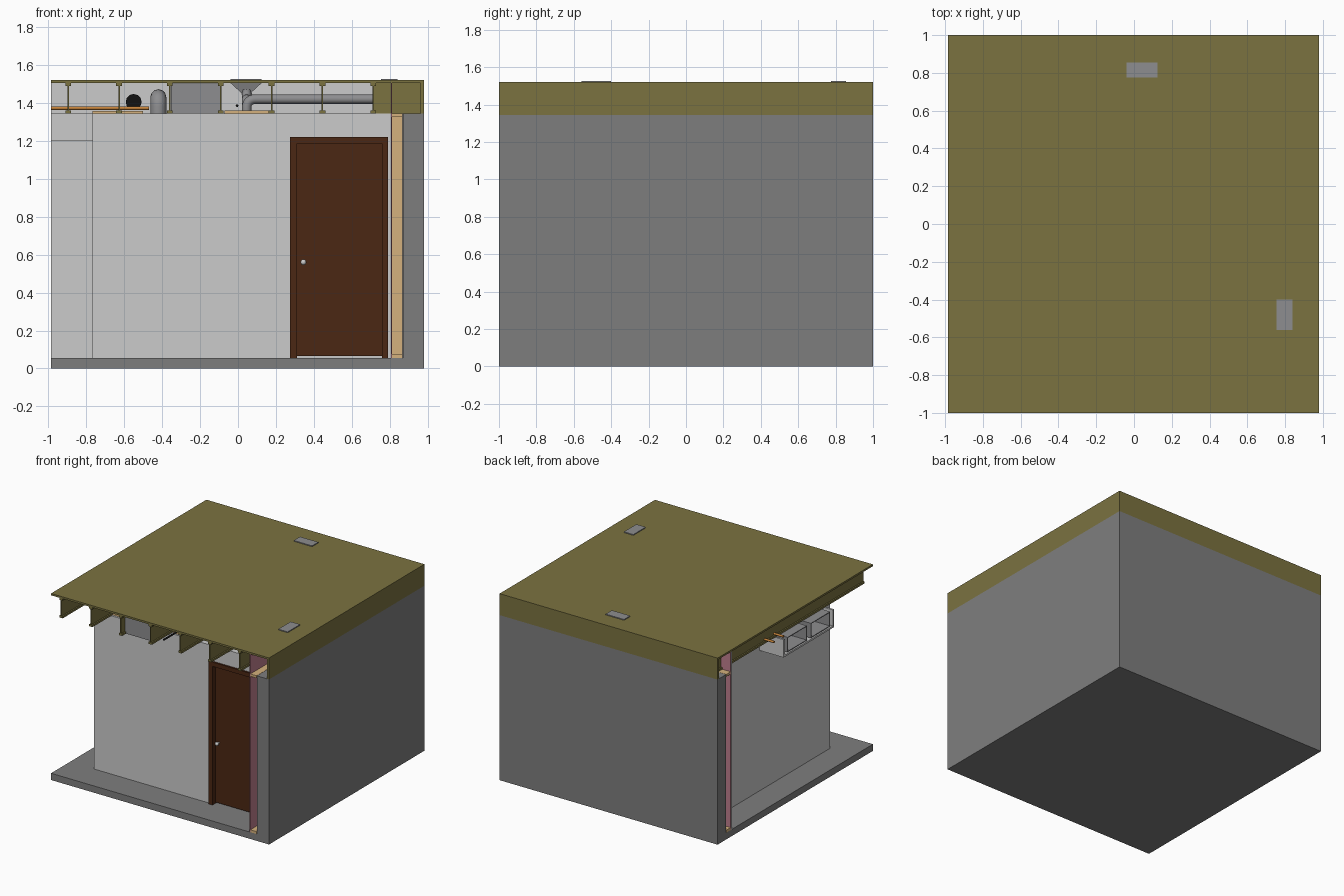
import bpy, math
from mathutils import Vector

if "Cube" in bpy.data.objects:
    bpy.data.objects.remove(bpy.data.objects["Cube"])


def mat(name, r, g, b):
    m = bpy.data.materials.new(name)
    m.diffuse_color = [(c / 255) ** 2.2 for c in (r, g, b)] + [1]
    m.use_nodes = True
    m.node_tree.nodes["Principled BSDF"].inputs["Base Color"].default_value = m.diffuse_color
    return m


OLIVE = mat("osb", 122, 114, 66)
CONCRETE = mat("concrete", 125, 125, 125)
DRYWALL = mat("drywall", 192, 192, 192)
WOOD = mat("wood", 212, 176, 124)
PINK = mat("insulation", 190, 125, 140)
BROWN = mat("door_brown", 76, 43, 26)
METAL = mat("metal", 140, 140, 142)
CHROME = mat("chrome", 205, 205, 205)
COPPER = mat("copper", 196, 130, 60)
DARK = mat("dark", 25, 25, 25)


def mesh(name, verts, faces, m):
    me = bpy.data.meshes.new(name)
    me.from_pydata(verts, [], faces)
    me.materials.append(m)
    ob = bpy.data.objects.new(name, me)
    bpy.context.collection.objects.link(ob)
    return ob


def box(name, x0, x1, y0, y1, z0, z1, m, top=None):
    # optional top = (x0, x1, y0, y1) makes a flared box
    t = top or (x0, x1, y0, y1)
    v = [(x0, y0, z0), (x1, y0, z0), (x1, y1, z0), (x0, y1, z0),
         (t[0], t[2], z1), (t[1], t[2], z1), (t[1], t[3], z1), (t[0], t[3], z1)]
    f = [(3, 2, 1, 0), (4, 5, 6, 7), (0, 1, 5, 4), (1, 2, 6, 5), (2, 3, 7, 6), (3, 0, 4, 7)]
    return mesh(name, v, f, m)


def pipe(name, pts, r, m, bend=0.05):
    # round pipe along a path, corners rounded by a short arc
    pts = [Vector(p) for p in pts]
    path = [pts[0]]
    for a, b, c in zip(pts, pts[1:], pts[2:]):
        p, q = b + (a - b).normalized() * bend, b + (c - b).normalized() * bend
        for i in range(7):
            t = i / 6
            path.append(p * (1 - t) ** 2 + b * 2 * t * (1 - t) + q * t * t)
    path.append(pts[-1])
    cu = bpy.data.curves.new(name, 'CURVE')
    cu.dimensions = '3D'
    cu.bevel_depth = r
    cu.bevel_resolution = 4
    cu.use_fill_caps = True
    s = cu.splines.new('POLY')
    s.points.add(len(path) - 1)
    for sp, p in zip(s.points, path):
        sp.co = (*p, 1)
    cu.materials.append(m)
    bpy.context.collection.objects.link(bpy.data.objects.new(name, cu))


X0, X1 = -0.985, 0.98
F, T, J, S = 0.055, 1.345, 1.505, 1.52   # floor, wall top, joist top, subfloor top

# Slab and foundation walls
box("slab", X0, X1, -1, 1, 0, F, CONCRETE)
box("foundation_right", 0.87, X1, -1, 1, F, T, CONCRETE)
box("foundation_back", X0, 0.87, 0.89, 1, F, T, CONCRETE)

# Furring walls: plates, studs, insulation sheet, drywall
for n, z in (("bottom", F), ("top", T - 0.02)):
    box(n + "_plate_right", 0.812, 0.868, -1, 0.89, z, z + 0.02, WOOD)
    box(n + "_plate_back", X0, 0.812, 0.832, 0.888, z, z + 0.02, WOOD)
for i in range(7):
    y = -0.86 + i * 0.268
    box("stud_right", 0.812, 0.868, y, y + 0.025, F + 0.02, T - 0.02, WOOD)
    x = -0.84 + i * 0.268
    box("stud_back", x, x + 0.025, 0.832, 0.888, F + 0.02, T - 0.02, WOOD)
box("insulation_right", 0.806, 0.812, -1, 0.83, F, J, PINK)
box("insulation_back", X0, 0.806, 0.826, 0.832, F, J, PINK)
box("drywall_right", 0.795, 0.806, -0.7, 0.82, F, T, DRYWALL)
box("drywall_back", X0, 0.8, 0.815, 0.826, F, J, DRYWALL)

# Room partition walls around the door opening
Y0, Y1 = -0.757, -0.69
box("front_wall", -0.767, 0.28, Y0, Y1, F, T, DRYWALL)
box("wall_over_door", 0.28, 0.785, Y0, Y1, 1.21, T, DRYWALL)
box("wall_right_of_door", 0.785, 0.806, Y0, Y1, F, T, DRYWALL)
box("side_wall", -0.767, -0.70, Y1, 0.815, F, T, DRYWALL)

# Door with frame and knob
box("door_frame_left", 0.275, 0.31, Y0 - 0.015, Y1 + 0.015, F, 1.22, BROWN)
box("door_frame_right", 0.76, 0.79, Y0 - 0.015, Y1 + 0.015, F, 1.22, BROWN)
box("door_frame_top", 0.31, 0.76, Y0 - 0.015, Y1 + 0.015, 1.185, 1.22, BROWN)
box("door", 0.31, 0.76, -0.735, -0.705, 0.065, 1.185, BROWN)
bpy.ops.mesh.primitive_uv_sphere_add(segments=20, ring_count=12, radius=0.015, location=(0.345, -0.765, 0.56))
knob = bpy.context.object
knob.name = "door_knob"
knob.data.materials.append(CHROME)
bpy.ops.object.shade_smooth()
pipe("knob_stem", [(0.345, -0.76, 0.56), (0.345, -0.73, 0.56)], 0.006, CHROME)

# Floor structure: subfloor, rim boards, I-joists
box("subfloor", X0, X1, -1, 1, J, S, OLIVE)
box("rim_right", 0.962, X1, -1, 1, T, J, OLIVE)
box("rim_back", X0, 0.962, 0.982, 1, T, J, OLIVE)
w, h, k = 0.015, 0.016, 0.004
half = [(w, T), (w, T + h), (k, T + h), (k, J - h), (w, J - h), (w, J)]
prof = half + [(-x, z) for x, z in reversed(half)]
n = len(prof)
for i in range(7):
    cx = -0.895 + i * 0.268
    v = [(cx + x, y, z) for y in (-1, 0.982) for x, z in prof]
    f = [(a, (a + 1) % n, (a + 1) % n + n, a + n) for a in range(n)]
    mesh("i_joist", v, f + [tuple(reversed(range(n))), tuple(range(n, 2 * n))], OLIVE)
for y in (-0.75, 0.1):
    box("joist_blocking", 0.717, 0.962, y, y + 0.015, T, J, OLIVE)
box("nailer_left", -0.767, -0.5, -0.74, -0.70, T, T + 0.012, WOOD)
box("nailer_middle", -0.07, 0.165, -0.74, -0.70, T, T + 0.016, WOOD)

# Soffit with two rectangular ducts, open at the left
box("soffit_bottom", X0, 0.6, -0.5, 0.15, 1.2, 1.215, DRYWALL)
box("soffit_front", X0, 0.6, -0.5, -0.485, 1.215, T, DRYWALL)
box("soffit_back", X0, 0.6, 0.135, 0.15, 1.215, T, DRYWALL)
for a, b in ((-0.45, -0.2), (-0.15, 0.1)):
    t = 0.006
    box("duct_bottom", X0, 0.55, a, b, 1.225, 1.225 + t, METAL)
    box("duct_top", X0, 0.55, a, b, T - t, T, METAL)
    box("duct_front", X0, 0.55, a, a + t, 1.225, T, METAL)
    box("duct_back", X0, 0.55, b - t, b, 1.225, T, METAL)

# Return air box between joists
box("return_air_box", -0.353, -0.095, -0.95, 0.0, T, J - 0.002, METAL)

# Registers, boots and round branch ducts
box("register_back", -0.04, 0.125, 0.775, 0.855, S, S + 0.007, METAL)
box("register_right", 0.755, 0.84, -0.56, -0.4, S, S + 0.007, METAL)
box("boot_back", 0.02, 0.065, 0.79, 0.814, 1.45, J, METAL, (-0.04, 0.125, 0.775, 0.815))
box("boot_right", 0.775, 0.805, -0.5, -0.46, 1.44, J, METAL, (0.755, 0.84, -0.56, -0.4))
pipe("branch_duct_right", [(0.045, -0.4, T - 0.02), (0.045, -0.4, 1.42), (0.79, -0.4, 1.42), (0.79, -0.48, 1.42)], 0.025, METAL)
pipe("branch_duct_back", [(0.045, 0.05, T - 0.02), (0.045, 0.05, 1.42), (0.045, 0.8, 1.42), (0.045, 0.8, 1.47)], 0.025, METAL)
pipe("riser_elbow", [(-0.42, -0.3, T - 0.02), (-0.42, -0.3, 1.43), (-0.42, 0.5, 1.43)], 0.042, METAL)
pipe("drain_pipe", [(-0.55, 0.2, 1.405), (-0.55, 0.75, 1.405)], 0.042, DARK)

# Small water lines and conduit
for y in (0.3, 0.42):
    pipe("copper_line", [(X0, y - 0.15, 1.372), (-0.47, y - 0.15, 1.372)], 0.009, COPPER)
pipe("conduit", [(-0.005, -0.95, 1.385), (-0.005, 0.2, 1.385)], 0.007, DARK)
